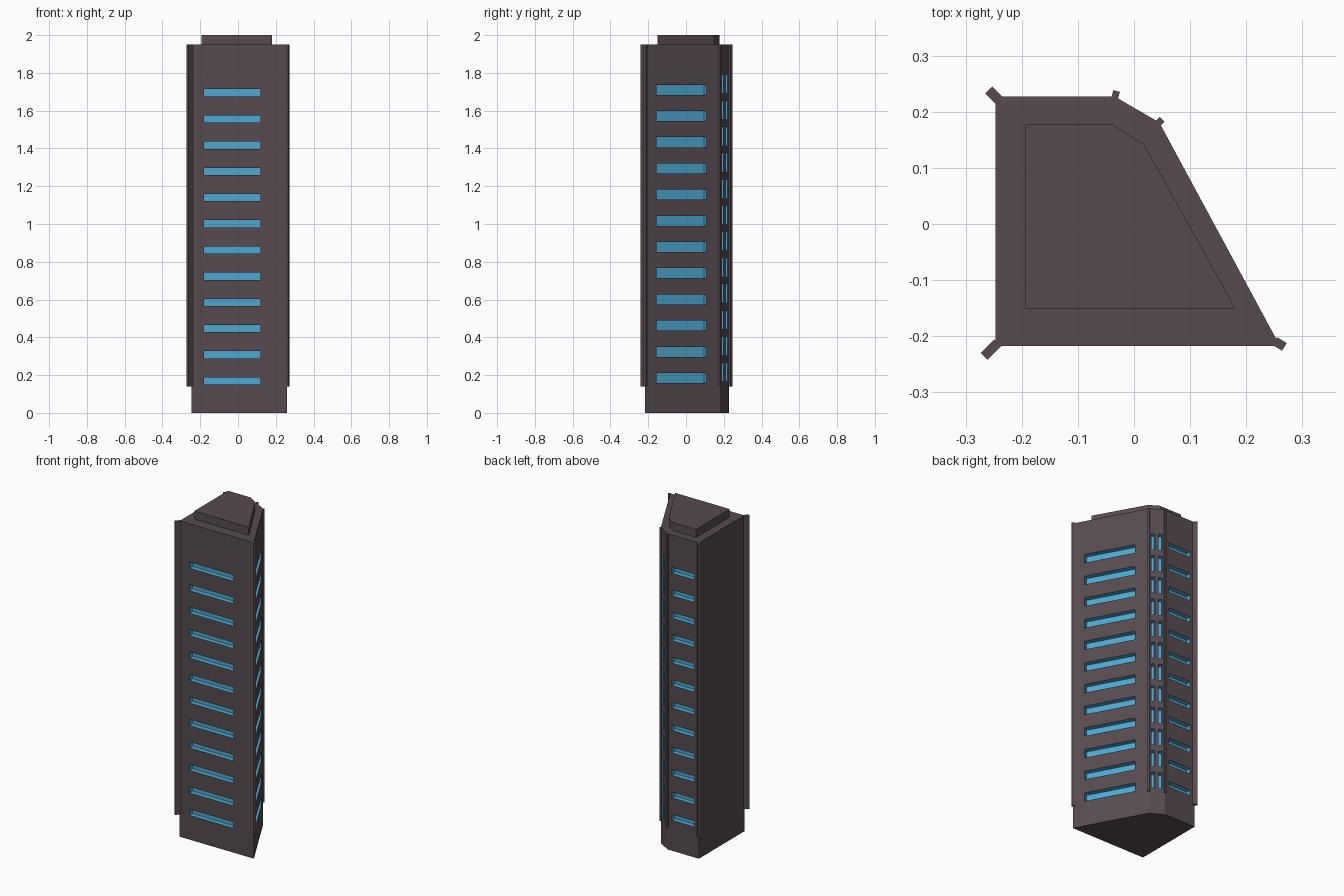
import bpy, bmesh
from mathutils import Vector

if "Cube" in bpy.data.objects:
    bpy.data.objects.remove(bpy.data.objects["Cube"])

def material(name, col):
    m = bpy.data.materials.new(name)
    m.diffuse_color = (*col, 1)
    m.use_nodes = True
    m.node_tree.nodes["Principled BSDF"].inputs["Base Color"].default_value = m.diffuse_color
    return m

STONE = material("dark_stone", (0.095, 0.07, 0.08))
GLASS = material("blue_glass", (0.075, 0.39, 0.63))
TOP, ROWS, STEP, DEPTH = 1.95, 12, 0.1387, 0.03

def finish(bm, name):
    bmesh.ops.remove_doubles(bm, verts=bm.verts, dist=1e-5)
    mesh = bpy.data.meshes.new(name)
    bm.to_mesh(mesh)
    bm.free()
    mesh.materials.append(STONE)
    mesh.materials.append(GLASS)
    ob = bpy.data.objects.new(name, mesh)
    bpy.context.collection.objects.link(ob)
    return ob

def prism(name, pts, z0, z1):
    bm = bmesh.new()
    low = [bm.verts.new((x, y, z0)) for x, y in pts]
    high = [bm.verts.new((x, y, z1)) for x, y in pts]
    bm.faces.new(low[::-1])
    bm.faces.new(high)
    n = len(pts)
    for i in range(n):
        j = (i + 1) % n
        bm.faces.new((low[i], low[j], high[j], high[i]))
    return finish(bm, name)

def wall(bm, a, b, spans, z_first, height):
    """Wall from a to b with recessed windows; spans are distances along it."""
    a, b = Vector((*a, 0)), Vector((*b, 0))
    length = (b - a).length
    d = (b - a).normalized()
    inward = Vector((-d.y, d.x, 0))

    def quad(corners, mat=0):
        f = bm.faces.new([bm.verts.new(a + d * u + inward * w + Vector((0, 0, z)))
                          for u, z, w in corners])
        f.material_index = mat

    us = [0] + [u for s in spans for u in s] + [length]
    zs = [0]
    if spans:
        for r in range(ROWS):
            zs += [z_first + r * STEP, z_first + r * STEP + height]
    zs.append(TOP)
    for i in range(len(us) - 1):
        for k in range(len(zs) - 1):
            c = [(us[i], zs[k]), (us[i + 1], zs[k]),
                 (us[i + 1], zs[k + 1]), (us[i], zs[k + 1])]
            if i % 2 and k % 2:
                quad([(*p, DEPTH) for p in c], 1)
                for m in range(4):
                    p, q = c[m], c[(m + 1) % 4]
                    quad([(*p, 0), (*q, 0), (*q, DEPTH), (*p, DEPTH)], 1)
            else:
                quad([(*p, 0) for p in c])

# Tower body: five-sided plan, windows on every side but the left
plan = [(-0.247, -0.217), (0.26, -0.217), (0.045, 0.181), (-0.034, 0.227), (-0.247, 0.227)]
windows = [
    ([(0.067, 0.367)], 0.150, 0.038),                   # front
    ([(0.070, 0.371)], 0.158, 0.053),                   # long slanted side
    ([(0.014, 0.034), (0.055, 0.077)], 0.165, 0.100),   # chamfered corner
    ([(0.030, 0.182)], 0.188, 0.036),                   # back
    ([], 0, 0),                                         # left
]
bm = bmesh.new()
for i, (spans, z, h) in enumerate(windows):
    wall(bm, plan[i], plan[(i + 1) % 5], spans, z, h)
bm.faces.new([bm.verts.new((x, y, TOP)) for x, y in plan])
bm.faces.new([bm.verts.new((x, y, 0)) for x, y in plan[::-1]])
finish(bm, "tower_body")

# Roof block
prism("roof_block", [(-0.193, -0.151), (0.181, -0.151), (0.018, 0.142),
                     (-0.038, 0.177), (-0.193, 0.177)], TOP, 2.0)

# Corner fins: tip centre, outward direction, width
fins = [
    ("front_left_fin", (-0.267, -0.236), (-1, -1), 0.017),
    ("front_right_fin", (0.268, -0.219), (0.85, -0.52), 0.016),
    ("back_right_fin", (0.0505, 0.1865), (0.7, 0.7), 0.012),
    ("back_middle_fin", (-0.031, 0.237), (0.26, 0.97), 0.012),
    ("back_left_fin", (-0.259, 0.239), (-1, 1), 0.018),
]
for name, tip, direction, width in fins:
    t, d = Vector(tip), Vector(direction).normalized()
    s = Vector((-d.y, d.x)) * width / 2
    base = t - d * 0.034 if "left" in name else t - d * 0.02
    prism(name, [base - s, t - s, t + s, base + s], 0.14, TOP)
